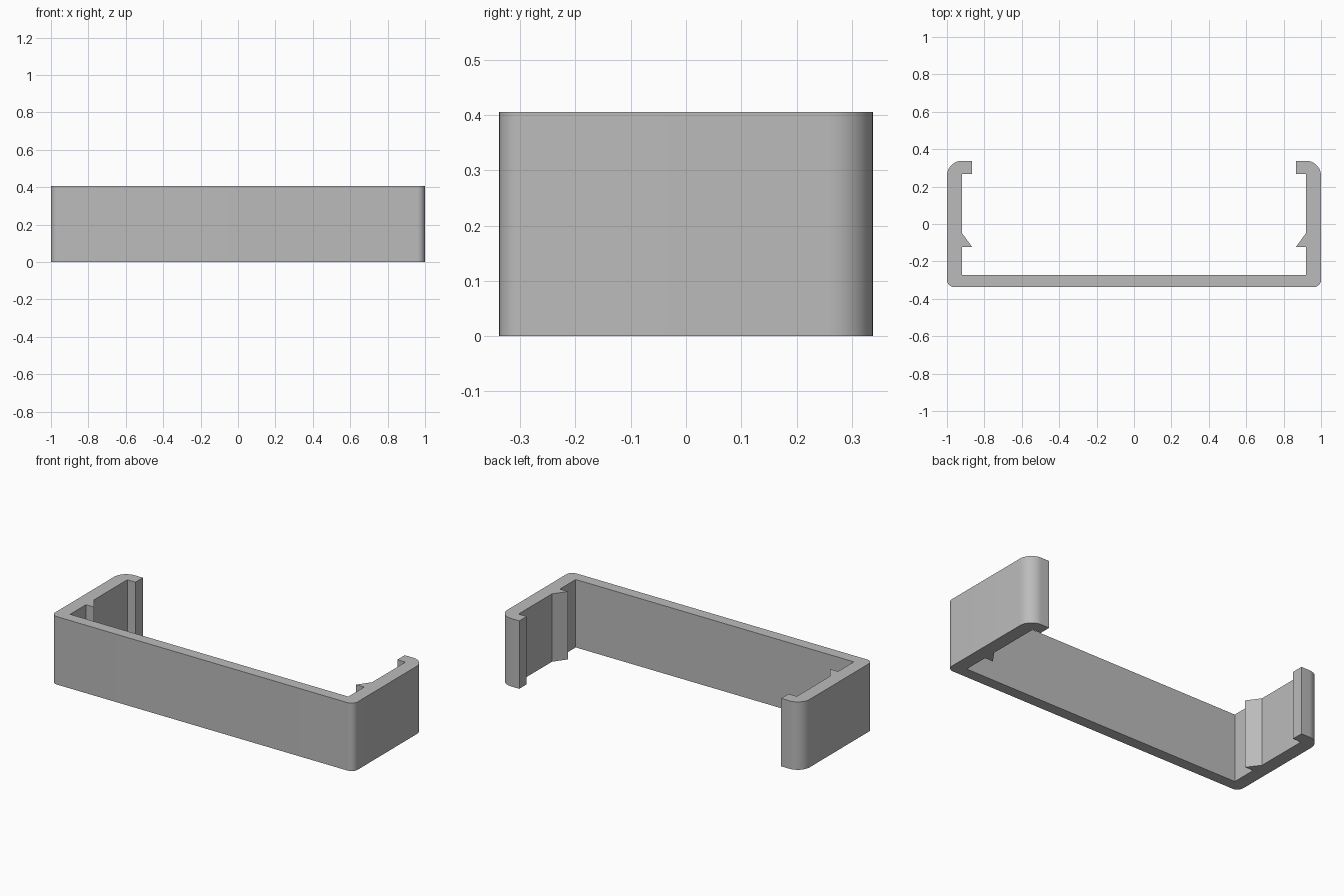
import bpy, bmesh, math

cube = bpy.data.objects.get("Cube")
if cube:
    bpy.data.objects.remove(cube)

HEIGHT = 0.406
HALF_DEPTH = 0.338
INNER_X = 0.92
LIP_X = 0.866


def arc(cx, cy, radius, start, end, steps=12):
    """Points along a rounded corner, angles in degrees."""
    angles = [math.radians(start + (end - start) * i / steps) for i in range(steps + 1)]
    return [(cx + radius * math.cos(a), cy + radius * math.sin(a)) for a in angles]


# Left half of the clip outline: front corner, back corner, hooked lip, catch
front_r, back_r = 0.04, 0.08
half = arc(1 - front_r, -HALF_DEPTH + front_r, front_r, -90, 0)
half += arc(1 - back_r, HALF_DEPTH - back_r, back_r, 0, 90)
half += [(LIP_X, HALF_DEPTH), (LIP_X, 0.268), (INNER_X, 0.268),
         (INNER_X, -0.048), (LIP_X, -0.122), (INNER_X, -0.122),
         (INNER_X, -0.272)]
outline = half + [(-x, y) for x, y in reversed(half)]

# Extrude the outline upwards
bm = bmesh.new()
base = bm.faces.new([bm.verts.new((x, y, 0)) for x, y in outline])
result = bmesh.ops.extrude_face_region(bm, geom=[base], use_keep_orig=True)
top = [v for v in result["geom"] if isinstance(v, bmesh.types.BMVert)]
bmesh.ops.translate(bm, vec=(0, 0, HEIGHT), verts=top)
bmesh.ops.recalc_face_normals(bm, faces=bm.faces)
mesh = bpy.data.meshes.new("clip_bracket")
bm.to_mesh(mesh)
bm.free()
bracket = bpy.data.objects.new("clip_bracket", mesh)
bpy.context.collection.objects.link(bracket)

# Plain grey finish
grey = bpy.data.materials.new("grey")
grey.use_nodes = True
colour = (0.5, 0.5, 0.5, 1)
grey.diffuse_color = colour
grey.node_tree.nodes["Principled BSDF"].inputs["Base Color"].default_value = colour
mesh.materials.append(grey)

# Smooth rounded corners, crisp edges elsewhere
bpy.ops.object.select_all(action="DESELECT")
bracket.select_set(True)
bpy.context.view_layer.objects.active = bracket
bpy.ops.object.shade_smooth_by_angle(angle=math.radians(30))
